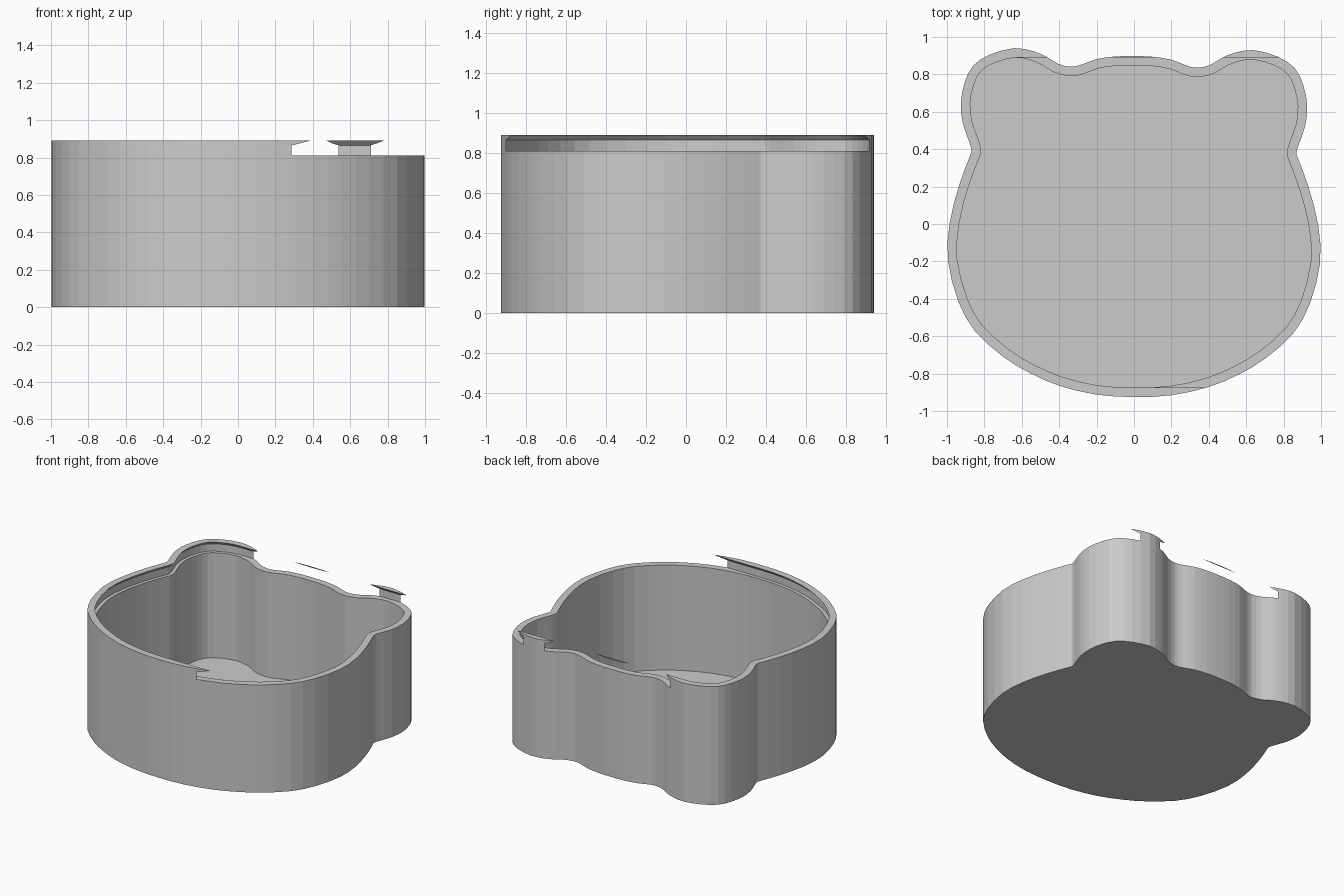
import bpy
import bmesh
from mathutils import Vector

HEIGHT = 0.89
LEDGE = 0.81
FLOOR = 0.02
WALL = 0.05
GROOVE = 0.025
TILT = 0.008

if "Cube" in bpy.data.objects:
    bpy.data.objects.remove(bpy.data.objects["Cube"], do_unlink=True)

grey = bpy.data.materials.new("plain grey")
grey.use_nodes = True
COLOUR = (0.6, 0.6, 0.6, 1)
grey.diffuse_color = COLOUR
grey.node_tree.nodes["Principled BSDF"].inputs["Base Color"].default_value = COLOUR

# Half of the eared outline, from front centre round to back centre
HALF = [(0, -.925), (.2, -.914), (.4, -.868), (.56, -.8), (.7, -.715), (.85, -.58),
        (.94, -.42), (.995, -.2), (.985, 0), (.935, .2), (.88, .35), (.868, .385),
        (.88, .43), (.915, .53), (.926, .64), (.905, .75), (.86, .84), (.77, .9),
        (.64, .935), (.54, .92), (.47, .892), (.41, .855), (.34, .838),
        (.28, .85), (.2, .88), (.1, .895), (0, .898)]


def smooth_loop(points):
    """Add one rounded midpoint on every side of a closed loop."""
    count = len(points)
    result = []
    for i, p in enumerate(points):
        before, after, far = points[i - 1], points[(i + 1) % count], points[(i + 2) % count]
        result += [p, (p + after) * 0.5625 - (before + far) * 0.0625]
    return result


def inset(points, distance):
    """Move a counter-clockwise loop inwards with mitred corners."""
    result = []
    for i, p in enumerate(points):
        a = (p - points[i - 1]).normalized()
        b = (points[(i + 1) % len(points)] - p).normalized()
        normal_a, normal_b = Vector((-a.y, a.x)), Vector((-b.y, b.x))
        bisector = (normal_a + normal_b).normalized()
        result.append(p + bisector * distance / max(bisector.dot(normal_a), 0.5))
    return result


def loft(name, levels):
    """Close a solid through (height, loop) levels."""
    bm = bmesh.new()
    rings = [[bm.verts.new((p.x, p.y, z)) for p in loop] for z, loop in levels]
    for low, high in zip(rings, rings[1:]):
        for i in range(len(low)):
            j = (i + 1) % len(low)
            bm.faces.new((low[i], low[j], high[j], high[i]))
    bm.faces.new(rings[0][::-1])
    bm.faces.new(rings[-1])
    bmesh.ops.recalc_face_normals(bm, faces=bm.faces)
    mesh = bpy.data.meshes.new(name)
    bm.to_mesh(mesh)
    bm.free()
    mesh.materials.append(grey)
    obj = bpy.data.objects.new(name, mesh)
    bpy.context.collection.objects.link(obj)
    return obj


def carve(target, cutter):
    """Subtract a cutter and discard it."""
    cutter.hide_render = True
    mod = target.modifiers.new(cutter.name, "BOOLEAN")
    mod.operation = "DIFFERENCE"
    mod.solver = "EXACT"
    mod.object = cutter
    bpy.context.view_layer.objects.active = target
    bpy.ops.object.modifier_apply(modifier=mod.name)
    bpy.data.objects.remove(cutter, do_unlink=True)


mirrored = [(-x, y) for x, y in HALF[-2:0:-1]]
outline = smooth_loop([Vector((x, y - TILT * x)) for x, y in HALF + mirrored])

# Left-hand run of the outline, ear top to front, that stops the sliding lid
ear_top = max(range(len(outline)), key=lambda i: outline[i].y)
front = min(range(len(outline)), key=lambda i: outline[i].y)
if front < ear_top:
    front += len(outline)


def slot_loop(distance):
    """Sweep the inset outline out through the open side."""
    loop = inset(outline, distance)
    run = [loop[i % len(loop)] for i in range(ear_top, front + 1)]
    return run + [Vector((1.2, run[-1].y)), Vector((1.2, run[0].y))]


# Box body, hollow interior and undercut lid slot
box = loft("box_body", [(0, outline), (HEIGHT, outline)])
inner = inset(outline, WALL)
carve(box, loft("interior_cutter", [(FLOOR, inner), (LEDGE + 0.02, inner)]))
top = 0.01
carve(box, loft("lid_slot_cutter", [(LEDGE, slot_loop(GROOVE)),
                                    (HEIGHT - WALL + GROOVE, slot_loop(GROOVE)),
                                    (HEIGHT + top, slot_loop(WALL + top))]))
